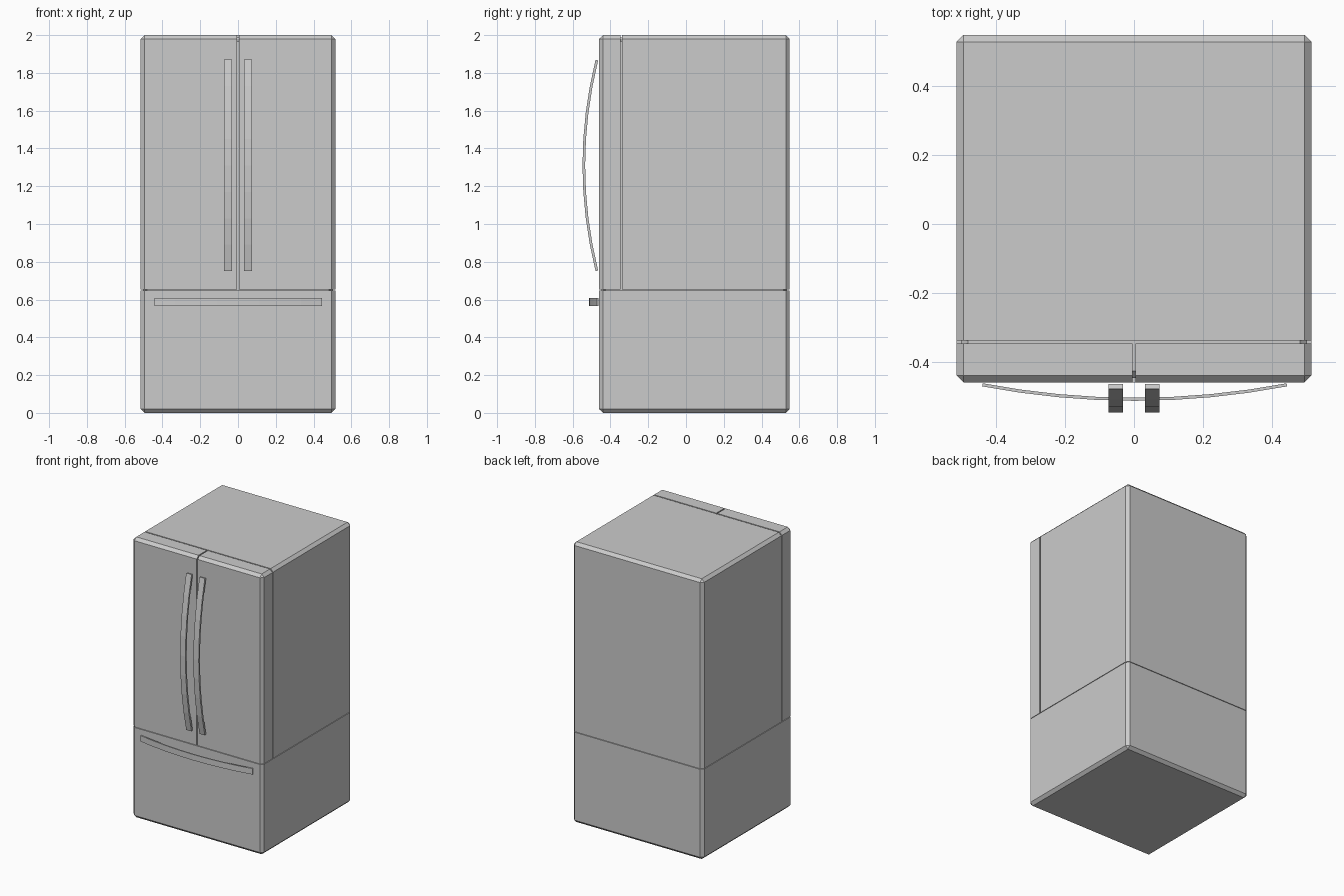
import bpy, bmesh
from mathutils import Vector

if "Cube" in bpy.data.objects:
    bpy.data.objects.remove(bpy.data.objects["Cube"])

W, FRONT, BACK, H = 0.515, -0.46, 0.549, 2.0
SEAM_Z, SEAM_Y, GAP = 0.65, -0.343, 0.004


def finish(bm, name):
    bmesh.ops.recalc_face_normals(bm, faces=bm.faces[:])
    me = bpy.data.meshes.new(name)
    bm.to_mesh(me)
    bm.free()
    ob = bpy.data.objects.new(name, me)
    bpy.context.collection.objects.link(ob)
    return ob


def shell_piece(name, cuts, inset=0.0):
    """Chamfered full-size box, trimmed by planes (point, outward normal)."""
    bm = bmesh.new()
    bmesh.ops.create_cube(bm, size=1)
    size = Vector((2 * W, BACK - FRONT, H)) - Vector((2 * inset,) * 3)
    for v in bm.verts:
        v.co = Vector(a * b for a, b in zip(v.co, size)) + Vector((0, (FRONT + BACK) / 2, H / 2))
    bmesh.ops.bevel(bm, geom=bm.edges[:], offset=0.02, segments=1, affect='EDGES')
    for co, no in cuts:
        res = bmesh.ops.bisect_plane(bm, geom=bm.verts[:] + bm.edges[:] + bm.faces[:],
                                     plane_co=co, plane_no=no, clear_outer=True)
        edges = [e for e in res['geom_cut'] if isinstance(e, bmesh.types.BMEdge)]
        bmesh.ops.contextual_create(bm, geom=edges)
    return finish(bm, name)


# Inner core that forms the floor of the seams
shell_piece("inner_core", [], inset=0.013)

# Freezer drawer block, upper cabinet and the two doors
above = ((0, 0, SEAM_Z + GAP / 2), (0, 0, -1))
shell_piece("freezer_base", [((0, 0, SEAM_Z - GAP / 2), (0, 0, 1))])
shell_piece("upper_cabinet", [above, ((0, SEAM_Y + GAP, 0), (0, -1, 0))])
for side, name in ((-1, "left_door"), (1, "right_door")):
    shell_piece(name, [above, ((0, SEAM_Y - GAP, 0), (0, 1, 0)),
                       ((side * GAP, 0, 0), (-side, 0, 0))])


def bowed_handle(name, center, length, width, sag, thick, y_end, vertical, n=8):
    """Rectangular strap that bows towards the front along its length."""
    bm = bmesh.new()
    rings = []
    for i in range(n + 1):
        t = 2 * i / n - 1
        y = y_end - sag * (1 - t * t)
        slope = 2 * sag * t / (length / 2)
        nrm = Vector((-slope, 1)).normalized() * thick / 2
        ring = []
        for s, w in ((1, 1), (1, -1), (-1, -1), (-1, 1)):
            along, across = t * length / 2 + s * nrm.x, w * width / 2
            a, b = (across, along) if vertical else (along, across)
            ring.append(bm.verts.new((center[0] + a, y + s * nrm.y, center[1] + b)))
        rings.append(ring)
    for r0, r1 in zip(rings, rings[1:]):
        for k in range(4):
            j = (k + 1) % 4
            bm.faces.new((r0[k], r0[j], r1[j], r1[k]))
    bm.faces.new(rings[0])
    bm.faces.new(rings[-1])
    return finish(bm, name)


# Handles
for side, name in ((-1, "left_door_handle"), (1, "right_door_handle")):
    bowed_handle(name, (side * 0.0525, 1.31), 1.116, 0.042, 0.069, 0.014, -0.472, True)
bowed_handle("drawer_handle", (0.002, 0.588), 0.884, 0.042, 0.042, 0.009, -0.467, False)
